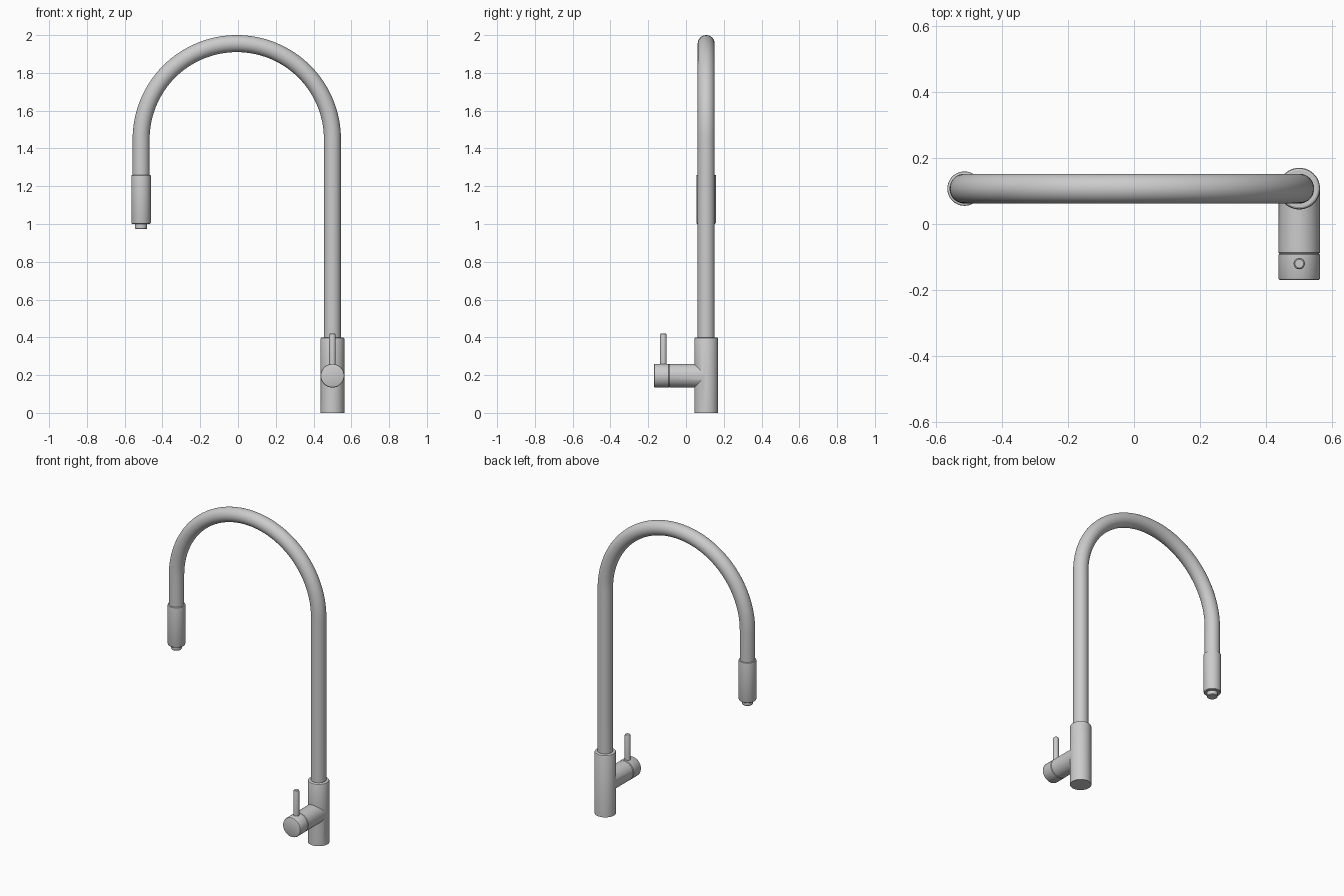
import bpy, bmesh, math
from mathutils import Matrix, Vector

if "Cube" in bpy.data.objects:
    bpy.data.objects.remove(bpy.data.objects["Cube"])

X, Y = 0.5, 0.107          # riser axis
XS = -0.513                # spout axis
SEG = 48


def finish(name, bm):
    bmesh.ops.recalc_face_normals(bm, faces=bm.faces)
    mesh = bpy.data.meshes.new(name)
    bm.to_mesh(mesh)
    bm.free()
    obj = bpy.data.objects.new(name, mesh)
    bpy.context.collection.objects.link(obj)
    return obj


def smooth(obj):
    bpy.ops.object.select_all(action='DESELECT')
    bpy.context.view_layer.objects.active = obj
    obj.select_set(True)
    bpy.ops.object.shade_smooth_by_angle(angle=math.radians(30))


def skin(bm, rings):
    for a, b in zip(rings, rings[1:]):
        for i in range(len(a)):
            j = (i + 1) % len(a)
            bm.faces.new((a[i], a[j], b[j], b[i]))
    bm.faces.new(rings[0])
    bm.faces.new(rings[-1])


def lathe(name, profile, origin, to_front=False, seg=SEG):
    """Turn (radius, height) points about z, or about -y when to_front."""
    bm = bmesh.new()
    rings = []
    for r, h in profile:
        rings.append([bm.verts.new((r * math.cos(2 * math.pi * i / seg),
                                    r * math.sin(2 * math.pi * i / seg), h))
                      for i in range(seg)])
    skin(bm, rings)
    if to_front:
        bm.transform(Matrix.Rotation(math.pi / 2, 4, 'X'))
    bm.transform(Matrix.Translation(origin))
    return finish(name, bm)


# Base body with the side branch merged in
base = lathe("base_body", [(0.063, 0), (0.063, 0.392), (0.061, 0.397), (0.056, 0.4)], (X, Y, 0))
branch = lathe("valve_branch", [(0.0625, 0), (0.0625, 0.194), (0.060, 0.197)],
               (X, Y, 0.197), True)
union = base.modifiers.new("merge_branch", 'BOOLEAN')
union.operation = 'UNION'
union.solver = 'EXACT'
union.object = branch
bpy.context.view_layer.objects.active = base
bpy.ops.object.modifier_apply(modifier=union.name)
bpy.data.objects.remove(branch)
smooth(base)

# Rotating handle cap and lever
smooth(lathe("handle_cap", [(0.060, 0), (0.063, 0.003), (0.063, 0.074), (0.061, 0.078), (0.057, 0.08)],
             (X, -0.09, 0.197), True))
smooth(lathe("handle_lever", [(0.017, 0.25), (0.017, 0.414), (0.0155, 0.418), (0.013, 0.42)],
             (X, -0.12, 0), seg=24))

# Gooseneck pipe: straight riser, half circle, short drop
R, r = (X - XS) / 2, 0.045
cx, cz = (X + XS) / 2, 2.0 - r - (X - XS) / 2
stations = [(Vector((X, Y, 0.395)), 0.0)]
for k in range(65):
    a = math.pi * k / 64
    stations.append((Vector((cx + R * math.cos(a), Y, cz + R * math.sin(a))), a))
stations.append((Vector((XS, Y, 1.255)), math.pi))
bm = bmesh.new()
rings = []
for p, a in stations:
    out = Vector((math.cos(a), 0, math.sin(a)))
    rings.append([bm.verts.new(p + out * (r * math.cos(2 * math.pi * i / SEG))
                               + Vector((0, r * math.sin(2 * math.pi * i / SEG), 0)))
                  for i in range(SEG)])
skin(bm, rings)
smooth(finish("gooseneck_pipe", bm))

# Spray head and nozzle
smooth(lathe("spray_head", [(0.046, 1.0), (0.050, 1.003), (0.052, 1.009), (0.052, 1.253), (0.051, 1.258), (0.047, 1.26)],
             (XS, Y, 0)))
smooth(lathe("spray_nozzle", [(0.029, 0.973), (0.032, 0.977), (0.032, 1.003)],
             (XS, Y, 0), seg=32))
